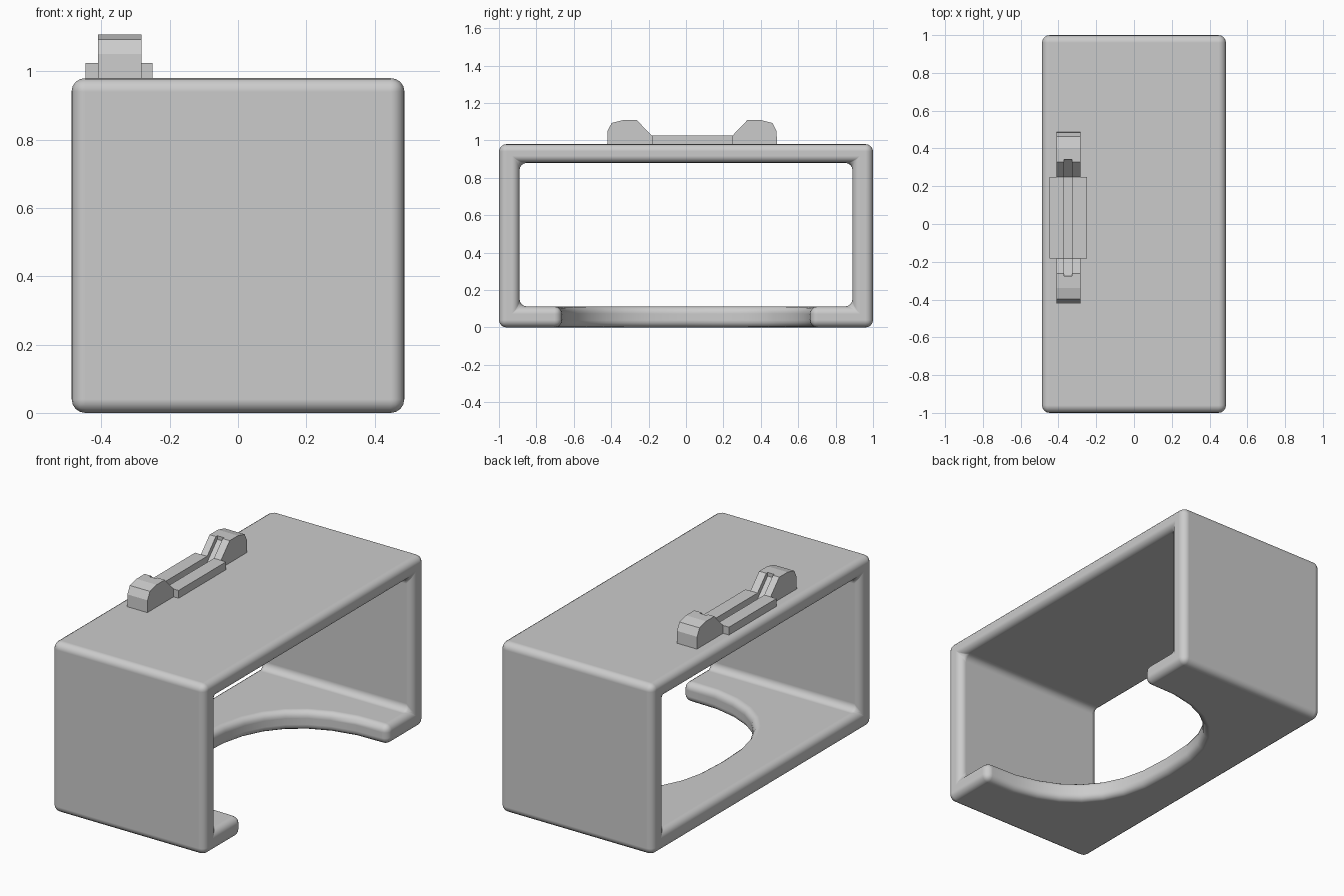
import bpy, bmesh, math
from mathutils import Vector

if "Cube" in bpy.data.objects:
    bpy.data.objects.remove(bpy.data.objects["Cube"])


def prism(name, pts, axis, lo, hi):
    """Extrude a 2D profile: axis 'x' takes (y, z) points, axis 'z' takes (x, y)."""
    bm = bmesh.new()
    if axis == 'x':
        base = [(lo, a, b) for a, b in pts]
        step = Vector((hi - lo, 0, 0))
    else:
        base = [(a, b, lo) for a, b in pts]
        step = Vector((0, 0, hi - lo))
    face = bm.faces.new([bm.verts.new(p) for p in base])
    ext = bmesh.ops.extrude_face_region(bm, geom=[face])
    bmesh.ops.translate(bm, vec=step, verts=[g for g in ext['geom'] if isinstance(g, bmesh.types.BMVert)])
    bmesh.ops.recalc_face_normals(bm, faces=bm.faces)
    me = bpy.data.meshes.new(name)
    bm.to_mesh(me)
    bm.free()
    ob = bpy.data.objects.new(name, me)
    bpy.context.collection.objects.link(ob)
    return ob


def activate(ob):
    bpy.ops.object.select_all(action='DESELECT')
    ob.select_set(True)
    bpy.context.view_layer.objects.active = ob


def cut(ob, cutter):
    mod = ob.modifiers.new("cut", 'BOOLEAN')
    mod.operation = 'DIFFERENCE'
    mod.solver = 'EXACT'
    mod.object = cutter
    activate(ob)
    bpy.ops.object.modifier_apply(modifier=mod.name)


def rect(a0, a1, b0, b1):
    return [(a0, b0), (a1, b0), (a1, b1), (a0, b1)]


# Housing: a sleeve open along x
HX, TOP = 0.487, 0.98
housing = prism("housing", rect(-1, 1, 0, TOP), 'x', -HX, HX)
tunnel = prism("tunnel_cutter", rect(-0.89, 0.89, 0.112, 0.88), 'x', -1, 1)
cut(housing, tunnel)

# Rounded bay in the floor, open towards +x
N, P = 16, 2 / 2.6
bay = [(0.8, -0.67)]
for i in range(N + 1):
    t = math.pi * i / N
    c = math.cos(t)
    y = -math.copysign(abs(c) ** P, c) * 0.67
    if 0 < i < N:
        bay.append((HX - 0.71 * math.sin(t) ** P, y))
bay.append((0.8, 0.67))
bay_cutter = prism("bay_cutter", bay, 'z', -0.2, 0.3)
cut(housing, bay_cutter)

# Soft rounded edges
bev = housing.modifiers.new("round", 'BEVEL')
bev.width = 0.04
bev.segments = 4
bev.limit_method = 'ANGLE'
bev.angle_limit = math.radians(40)
bev.use_clamp_overlap = False
bev.harden_normals = True
activate(housing)
bpy.ops.object.shade_smooth_by_angle(angle=math.radians(40))

# Rail on top: low middle plate and two raised, mirrored ends
MID = 0.0325
rail = prism("rail_middle", rect(-0.183, 0.248, 0.965, 1.025), 'x', -0.447, -0.25)
half = [(0.2155, 0.965), (0.2155, 1.025), (0.295, 1.108), (0.37, 1.108),
        (0.43, 1.093), (0.452, 1.05), (0.454, 0.965)]
ends = [prism(n, [(MID + s * y, z) for y, z in half], 'x', -0.41, -0.282)
        for n, s in (("rail_end_back", 1), ("rail_end_front", -1))]

# Narrow groove following the rail surface
side = [(0.2155, 0.99), (0.308, 1.087), (0.308, 1.2)]
groove = [(MID + y, z) for y, z in side] + [(MID - y, z) for y, z in reversed(side)]
groove_cutter = prism("groove_cutter", groove, 'x', -0.37, -0.327)
for part in [rail] + ends:
    cut(part, groove_cutter)

for c in (tunnel, bay_cutter, groove_cutter):
    bpy.data.objects.remove(c)
